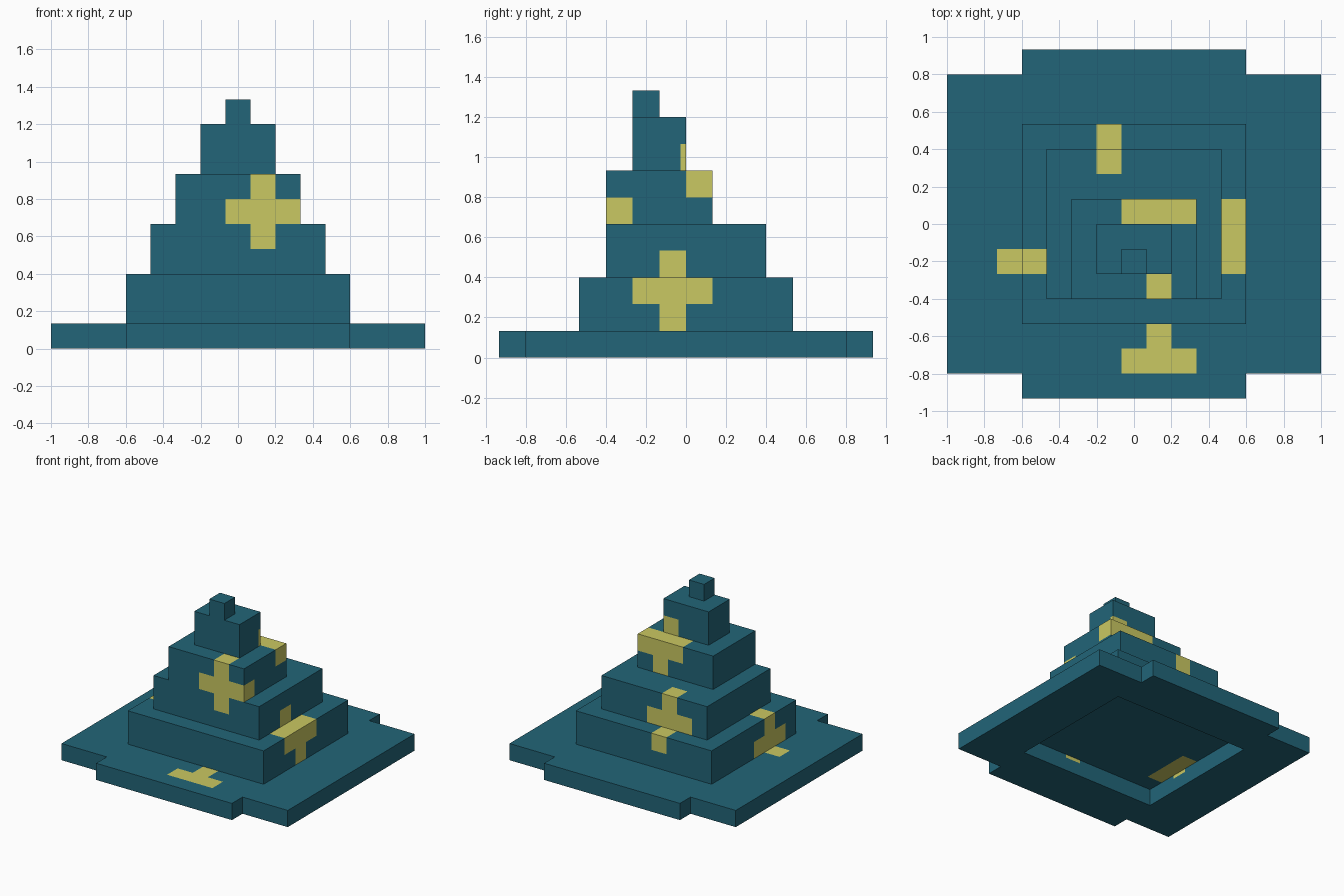
import bpy
import bmesh
from mathutils import Vector

U = 2 / 15  # one block; the model is laid out in blocks

cube = bpy.data.objects.get("Cube")
if cube:
    bpy.data.objects.remove(cube, do_unlink=True)


def make_material(name, color):
    mat = bpy.data.materials.new(name)
    mat.use_nodes = True
    mat.diffuse_color = color
    mat.node_tree.nodes["Principled BSDF"].inputs["Base Color"].default_value = color
    return mat


MATERIALS = [make_material("teal", (0.016, 0.130, 0.188, 1)),
             make_material("gold", (0.591, 0.578, 0.122, 1))]

# Gold regions: (x range, y range, z range) in blocks
GOLD = [
    # front cross, wrapping over the top and side
    ((0.5, 1.5), (-3, -2), (4, 7)), ((-0.5, 2.5), (-3, -2), (5, 6)),
    # cross folded over the ledge at +x
    ((3.5, 4.5), (-2, 1), (2, 3)), ((3.5, 4.5), (-1, 0), (1, 2)),
    ((2.5, 3.5), (-1, 0), (3, 4)),
    # upper back cross
    ((-0.5, 2.5), (0, 1), (6, 7)), ((0.5, 1.5), (0, 1), (5, 6)),
    ((0.5, 1.5), (-0.2, 0), (7, 8)),
    # lower back cross
    ((-2.5, 0.5), (2, 3), (3, 4)), ((-1.5, -0.5), (2, 3), (4, 5)),
    ((-1.5, -0.5), (3, 4), (2, 3)),
    # cross at -x, running onto the base
    ((-4.5, -3.5), (-3, 0), (1, 2)), ((-4.5, -3.5), (-2, -1), (2, 3)),
    ((-5.5, -4.5), (-2, -1), (0.8, 1)),
    # mark on the base in front
    ((0.5, 1.5), (-5, -4), (0.8, 1)), ((-0.5, 2.5), (-6, -5), (0.8, 1)),
]


def is_gold(p):
    return any(all(lo < c < hi for c, (lo, hi) in zip(p, box)) for box in GOLD)


def slab(name, cells, z0, z1):
    """Extrude flat rectangles to a slab, then cut and colour the gold faces."""
    bm = bmesh.new()
    for (xa, xb), (ya, yb) in cells:
        corners = ((xa, ya), (xb, ya), (xb, yb), (xa, yb))
        bm.faces.new([bm.verts.new((x, y, z0)) for x, y in corners])
    bmesh.ops.remove_doubles(bm, verts=bm.verts[:], dist=0.001)
    result = bmesh.ops.extrude_face_region(bm, geom=bm.faces[:], use_keep_orig=True)
    raised = [g for g in result["geom"] if isinstance(g, bmesh.types.BMVert)]
    bmesh.ops.translate(bm, verts=raised, vec=(0, 0, z1 - z0))
    bmesh.ops.recalc_face_normals(bm, faces=bm.faces[:])

    # cut along the edges of the gold regions
    for axis in range(3):
        normal = Vector((0, 0, 0))
        normal[axis] = 1
        for level in sorted({v for box in GOLD for v in box[axis]}):
            bmesh.ops.bisect_plane(bm, geom=bm.verts[:] + bm.edges[:] + bm.faces[:],
                                   dist=0.0001, plane_co=normal * level, plane_no=normal)
    bm.normal_update()
    for f in bm.faces:
        f.material_index = int(is_gold(f.calc_center_median() - f.normal * 0.05))

    # merge the flat faces again, keeping colour borders
    bmesh.ops.dissolve_limit(bm, angle_limit=0.01, verts=bm.verts[:],
                             edges=bm.edges[:], delimit={'MATERIAL'})
    bmesh.ops.scale(bm, vec=(U, U, U), verts=bm.verts[:])
    mesh = bpy.data.meshes.new(name)
    bm.to_mesh(mesh)
    bm.free()
    for mat in MATERIALS:
        mesh.materials.append(mat)
    bpy.context.collection.objects.link(bpy.data.objects.new(name, mesh))


# Base: a notched frame, open underneath the lowest tier
xs = [-7.5, -4.5, 4.5, 7.5]
ys = [-7, -6, -4, 4, 6, 7]
columns = list(zip(xs, xs[1:]))
rows = list(zip(ys, ys[1:]))
frame = [(columns[i], rows[j]) for i in range(3) for j in range(5)
         if (i == 1 and j != 2) or (i != 1 and 0 < j < 4)]
slab("base", frame, 0, 1)

# Stepped tiers: half width, y range, z range
for name, half, depth, z0, z1 in [
    ("lowest_tier", 4.5, (-4, 4), 1, 3),
    ("second_tier", 3.5, (-3, 3), 3, 5),
    ("third_tier", 2.5, (-3, 1), 5, 7),
    ("fourth_tier", 1.5, (-2, 0), 7, 9),
    ("top_block", 0.5, (-2, -1), 9, 10),
]:
    slab(name, [((-half, half), depth)], z0, z1)
